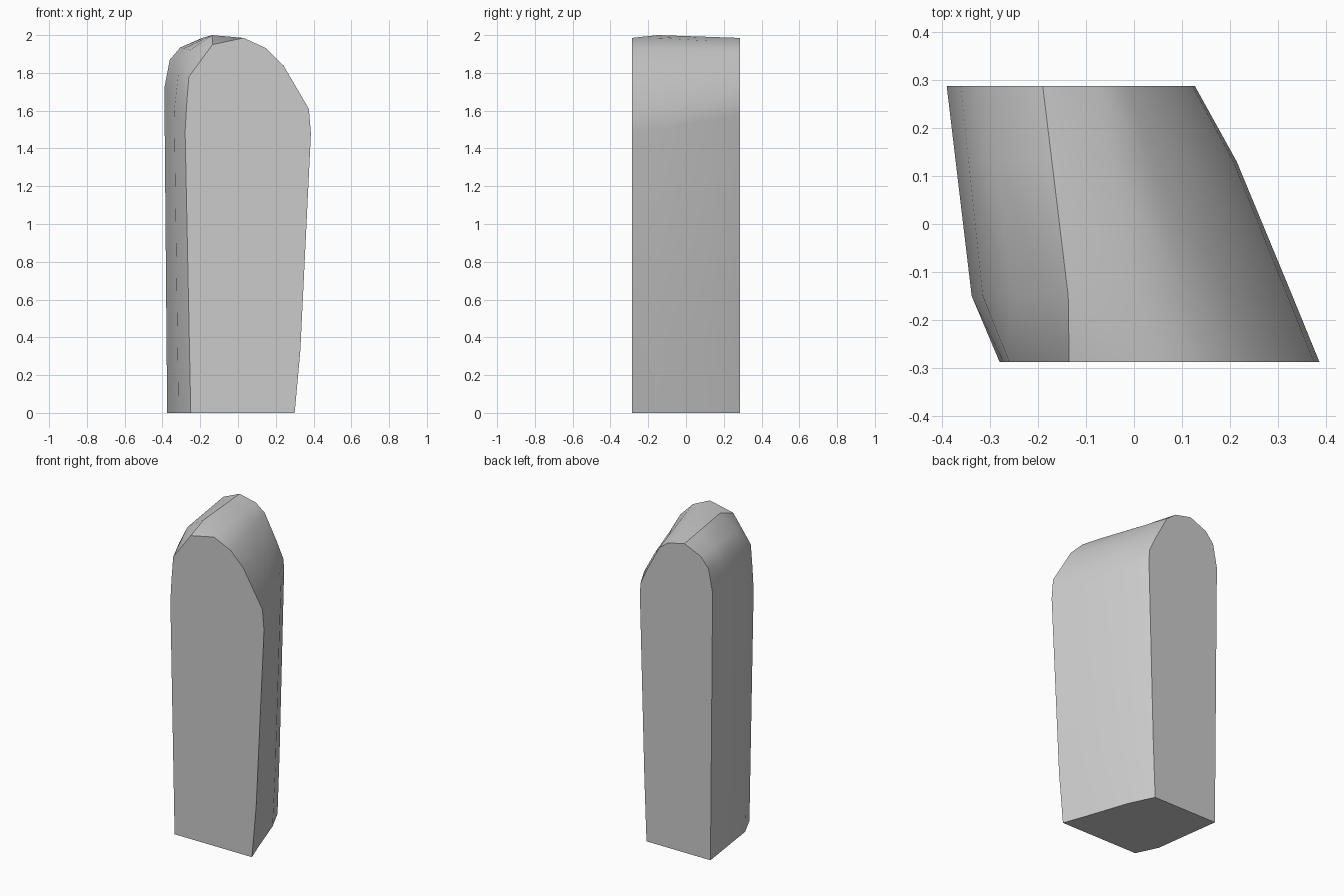
import bpy
import bmesh
import math
from mathutils import Vector

if "Cube" in bpy.data.objects:
    bpy.data.objects.remove(bpy.data.objects["Cube"], do_unlink=True)

HALF_DEPTH = 0.287


def make_material(name, colour):
    material = bpy.data.materials.new(name)
    material.use_nodes = True
    material.diffuse_color = colour
    material.node_tree.nodes["Principled BSDF"].inputs["Base Color"].default_value = colour
    return material


def section(y, outline):
    """Place an (x, z) outline at a given depth."""
    return [Vector((x, y, z)) for x, z in outline]


def loft(name, sections, material):
    """Skin matching outlines from front to back and close both ends."""
    bm = bmesh.new()
    rings = [[bm.verts.new(point) for point in ring] for ring in sections]
    count = len(rings[0])
    for front, back in zip(rings, rings[1:]):
        for i in range(count):
            j = (i + 1) % count
            bm.faces.new((front[i], back[i], back[j], front[j]))
    bm.faces.new(rings[0])
    bm.faces.new(rings[-1][::-1])
    bmesh.ops.recalc_face_normals(bm, faces=bm.faces)

    mesh = bpy.data.meshes.new(name)
    bm.to_mesh(mesh)
    bm.free()
    mesh.materials.append(material)
    obj = bpy.data.objects.new(name, mesh)
    bpy.context.collection.objects.link(obj)
    return obj


# Outlines run from the bottom right corner, up the left side and over the top
front = section(-HALF_DEPTH, [
    (-.25, 0), (.3, 0), (.33, .33), (.386, 1.48), (.375, 1.61), (.24, 1.84),
    (.15, 1.93), (.03, 1.985), (-.135, 1.95), (-.26, 1.78), (-.272, 1.63), (-.28, 1.49)])
shoulder = section(-.15, [
    (-.315, 0), (.25, 0), (.28, .35), (.33, 1.5), (.32, 1.62), (.2, 1.82),
    (.11, 1.93), (0, 1.985), (-.137, 2), (-.255, 1.92), (-.315, 1.8), (-.338, 1.6)])
back = section(HALF_DEPTH, [
    (-.375, 0), (.08, 0), (.095, .4), (.127, 1.58), (.122, 1.65), (.075, 1.75),
    (-.01, 1.91), (-.075, 1.96), (-.19, 1.985), (-.305, 1.935), (-.361, 1.87), (-.39, 1.72)])

# Slight swelling of the left side towards the back
swell = [a.lerp(b, .64) for a, b in zip(shoulder, back)]
for point in swell[1:6]:
    point.x += .014

grey = make_material("plain grey", (.6, .6, .6, 1))
block = loft("rounded_block", [front, shoulder, swell, back], grey)

# Soft sides with crisp end faces
bpy.ops.object.select_all(action="DESELECT")
block.select_set(True)
bpy.context.view_layer.objects.active = block
bpy.ops.object.shade_smooth_by_angle(angle=math.radians(35))
